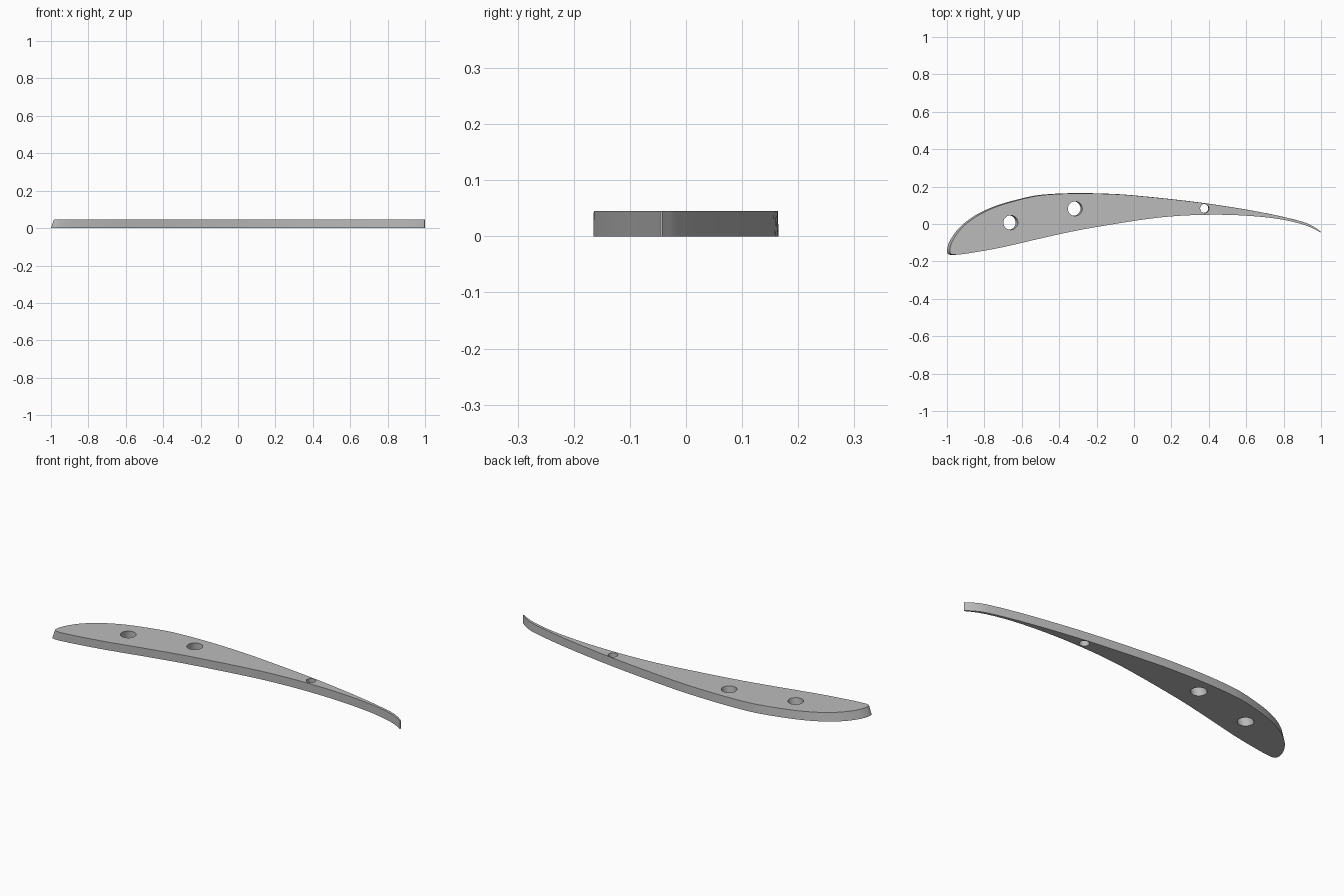
import bpy, bmesh, math
from mathutils import Vector

cube = bpy.data.objects.get("Cube")
if cube:
    bpy.data.objects.remove(cube, do_unlink=True)

THICKNESS = 0.045
TAPER = 0.9925          # top outline is slightly smaller than the bottom one
TAIL = Vector((1.0, -0.045, 0.0))

# Section outline: tail, over the back, round the nose, along the hollow side
outline = [
    (1, -.042), (.96, -.014), (.888, .016), (.674, .064), (.353, .115),
    (0, .153), (-.17, .163), (-.32, .165), (-.45, .160), (-.556, .147),
    (-.716, .105), (-.82, .062), (-.893, .016), (-.945, -.032),
    (-.982, -.085), (-.996, -.12), (-1, -.144), (-.995, -.159),
    (-.978, -.165), (-.94, -.163), (-.87, -.153), (-.716, -.125),
    (-.5, -.075), (-.29, -.03), (0, .018), (.19, .041), (.38, .05),
    (.567, .047), (.754, .03), (.888, .002), (.96, -.025), (.997, -.046),
]
# Holes: x, y, radius
holes = [(-.672, .008, .039), (-.325, .083, .039), (.373, .084, .024)]


def smooth_path(points, steps):
    """Catmull-Rom curve through the points, open at the tail."""
    pts = [Vector(p) for p in points]
    pts = [pts[0] * 2 - pts[1]] + pts + [pts[-1] * 2 - pts[-2]]
    path = []
    for a, b, c, d in zip(pts, pts[1:], pts[2:], pts[3:]):
        for i in range(steps):
            t = i / steps
            path.append(0.5 * (2 * b + (c - a) * t
                               + (2 * a - 5 * b + 4 * c - d) * t * t
                               + (3 * b - a - 3 * c + d) * t ** 3))
    return path + [pts[-2]]


def circle(x, y, r, sides=40):
    return [Vector((x + r * math.cos(math.tau * i / sides),
                    y + r * math.sin(math.tau * i / sides))) for i in range(sides)]


def add_loop(bm, points):
    verts = [bm.verts.new((p.x, p.y, 0)) for p in points]
    return [bm.edges.new((v, w)) for v, w in zip(verts, verts[1:] + verts[:1])]


# Pierced bottom face
bm = bmesh.new()
edges = add_loop(bm, smooth_path(outline, 4))
for hole in holes:
    edges += add_loop(bm, circle(*hole))
bmesh.ops.triangle_fill(bm, edges=edges, use_beauty=True, normal=(0, 0, 1))

# Raise the top face, shrinking it toward the tail
result = bmesh.ops.extrude_face_region(bm, geom=bm.faces[:])
for v in result["geom"]:
    if isinstance(v, bmesh.types.BMVert):
        v.co = TAIL + (v.co - TAIL) * TAPER
        v.co.z = THICKNESS
bmesh.ops.recalc_face_normals(bm, faces=bm.faces[:])

mesh = bpy.data.meshes.new("wing_rib")
bm.to_mesh(mesh)
bm.free()
rib = bpy.data.objects.new("wing_rib", mesh)
bpy.context.collection.objects.link(rib)

# Plain grey material
grey = bpy.data.materials.new("light_grey")
grey.use_nodes = True
color = (0.5, 0.5, 0.5, 1)
grey.diffuse_color = color
grey.node_tree.nodes["Principled BSDF"].inputs["Base Color"].default_value = color
mesh.materials.append(grey)

# Smooth walls with crisp rims
bpy.ops.object.select_all(action="DESELECT")
rib.select_set(True)
bpy.context.view_layer.objects.active = rib
bpy.ops.object.shade_smooth_by_angle(angle=math.radians(30))
